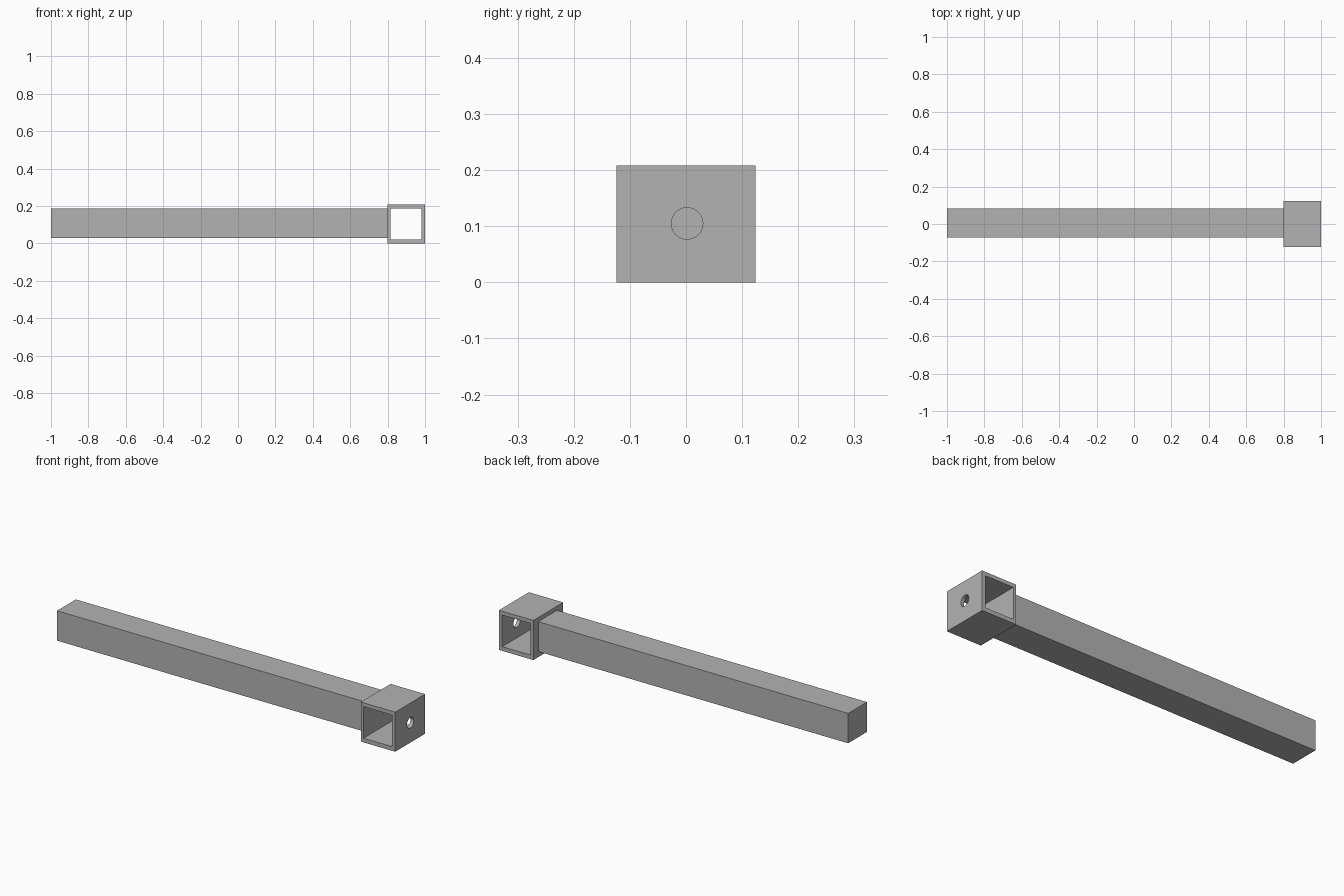
import bpy
import math

if "Cube" in bpy.data.objects:
    bpy.data.objects.remove(bpy.data.objects["Cube"], do_unlink=True)

grey = bpy.data.materials.new("plain grey")
grey.use_nodes = True
colour = (0.45, 0.45, 0.45, 1)
grey.diffuse_color = colour
grey.node_tree.nodes["Principled BSDF"].inputs["Base Color"].default_value = colour


def box(name, low, high):
    """Axis-aligned box between two corners."""
    centre = [(a + b) / 2 for a, b in zip(low, high)]
    bpy.ops.mesh.primitive_cube_add(size=1, location=centre)
    ob = bpy.context.object
    ob.name = name
    ob.scale = [b - a for a, b in zip(low, high)]
    bpy.ops.object.transform_apply(location=False, rotation=False, scale=True)
    ob.data.materials.append(grey)
    return ob


def cut(target, cutter):
    """Subtract the cutter, then discard it."""
    cutter.hide_render = True
    mod = target.modifiers.new("cut", 'BOOLEAN')
    mod.operation = 'DIFFERENCE'
    mod.solver = 'EXACT'
    mod.object = cutter
    bpy.context.view_layer.objects.active = target
    bpy.ops.object.modifier_apply(modifier=mod.name)
    bpy.data.objects.remove(cutter, do_unlink=True)


# Long square bar
box("bar", (-1, -0.073, 0.029), (0.8, 0.083, 0.186))

# Square sleeve, open to front and back
sleeve = box("sleeve", (0.8, -0.124, 0), (1, 0.124, 0.208))
cut(sleeve, box("sleeve_opening", (0.816, -0.3, 0.022), (0.981, 0.3, 0.188)))

# Round screw hole through the outer wall only
bpy.ops.mesh.primitive_cylinder_add(vertices=48, radius=0.028, depth=0.12,
                                    location=(0.99, 0.002, 0.105),
                                    rotation=(0, math.pi / 2, 0))
hole = bpy.context.object
hole.name = "screw_hole"
hole.data.materials.append(grey)
cut(sleeve, hole)

bpy.ops.object.select_all(action='DESELECT')
sleeve.select_set(True)
bpy.context.view_layer.objects.active = sleeve
bpy.ops.object.shade_smooth_by_angle(angle=math.radians(30))
